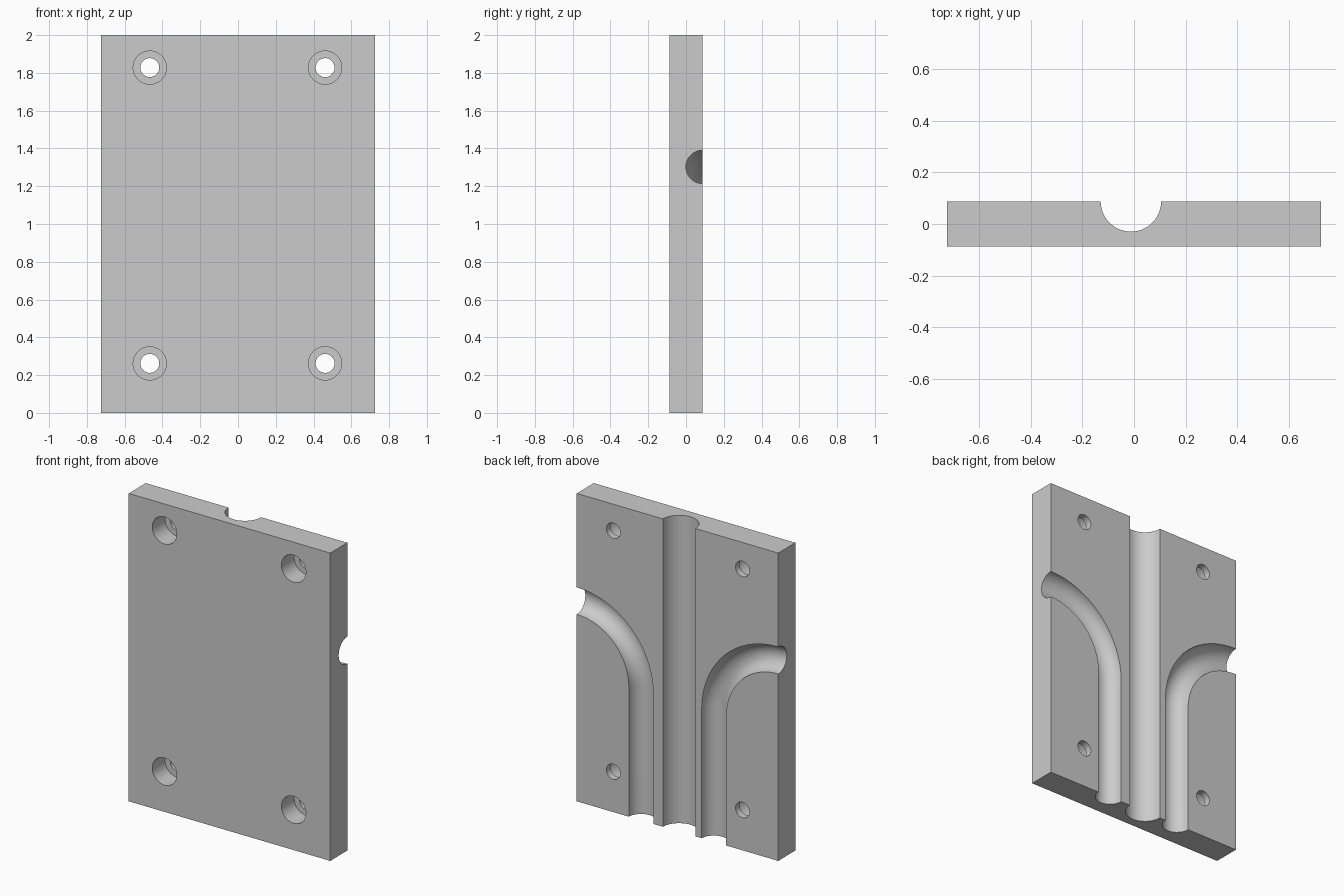
import bpy, bmesh
from math import sin, cos, pi
from mathutils import Vector

if "Cube" in bpy.data.objects:
    bpy.data.objects.remove(bpy.data.objects["Cube"], do_unlink=True)

W, T, H = 0.724, 0.0875, 2.0          # half width, half thickness, height
BEND_X, BEND_Z, BEND_R = W, 0.84, 0.462

grey = bpy.data.materials.new("plain grey")
grey.use_nodes = True
colour = (0.6, 0.6, 0.6, 1)
grey.diffuse_color = colour
grey.node_tree.nodes["Principled BSDF"].inputs["Base Color"].default_value = colour


def finish(name, bm):
    bmesh.ops.recalc_face_normals(bm, faces=bm.faces)
    mesh = bpy.data.meshes.new(name)
    bm.to_mesh(mesh)
    bm.free()
    mesh.materials.append(grey)
    obj = bpy.data.objects.new(name, mesh)
    bpy.context.collection.objects.link(obj)
    return obj


def tube(name, path, radii, side=None, sides=64):
    """Sweep a circle along a path of points lying in a plane."""
    bm = bmesh.new()
    path = [Vector(p) for p in path]
    rings = []
    for i, p in enumerate(path):
        along = path[min(i + 1, len(path) - 1)] - path[max(i - 1, 0)]
        u = Vector((0, 1, 0)) if side is None else Vector(side)
        v = along.normalized().cross(u)
        rings.append([bm.verts.new(p + radii[i] * (cos(a) * u + sin(a) * v))
                      for a in [2 * pi * (k + 0.5) / sides for k in range(sides)]])
    for a, b in zip(rings, rings[1:]):
        for k in range(sides):
            n = (k + 1) % sides
            bm.faces.new((a[k], a[n], b[n], b[k]))
    bm.faces.new(rings[0])
    bm.faces.new(rings[-1])
    return finish(name, bm)


# Flat plate
bm = bmesh.new()
bmesh.ops.create_cube(bm, size=1)
for v in bm.verts:
    v.co = (v.co.x * 2 * W, v.co.y * 2 * T, (v.co.z + 0.5) * H)
plate = finish("mould_plate", bm)

# Straight central channel
cutters = [tube("central_channel", [(-0.012, T, -0.1), (-0.012, T, H + 0.1)], [0.117] * 2)]

# Curved channels running from the bottom edge out to each side
for s, label in ((1, "left"), (-1, "right")):
    arc = [pi * k / 64 for k in range(33)]
    path = [(s * (BEND_X - BEND_R), T, -0.1)]
    path += [(s * (BEND_X - BEND_R * cos(a)), T, BEND_Z + BEND_R * sin(a)) for a in arc]
    path += [(s * (W + 0.1), T, BEND_Z + BEND_R)]
    cutters.append(tube(label + "_channel", path, [0.088] * len(path)))

# Counterbored screw holes, wide at the front
step = 0.044
for x in (-0.467, 0.461):
    for z in (0.262, 1.828):
        ys = (-T - 0.1, step, step, T + 0.1)
        cutters.append(tube("screw_hole", [(x, y, z) for y in ys],
                            (0.088, 0.088, 0.05, 0.05), side=(1, 0, 0)))

# Cut everything out of the plate
bpy.context.view_layer.objects.active = plate
plate.select_set(True)
for c in cutters:
    mod = plate.modifiers.new(c.name, 'BOOLEAN')
    mod.operation = 'DIFFERENCE'
    mod.solver = 'EXACT'
    mod.object = c
    bpy.ops.object.modifier_apply(modifier=mod.name)
    bpy.data.objects.remove(c, do_unlink=True)

bpy.ops.object.shade_smooth_by_angle(angle=pi / 6)
